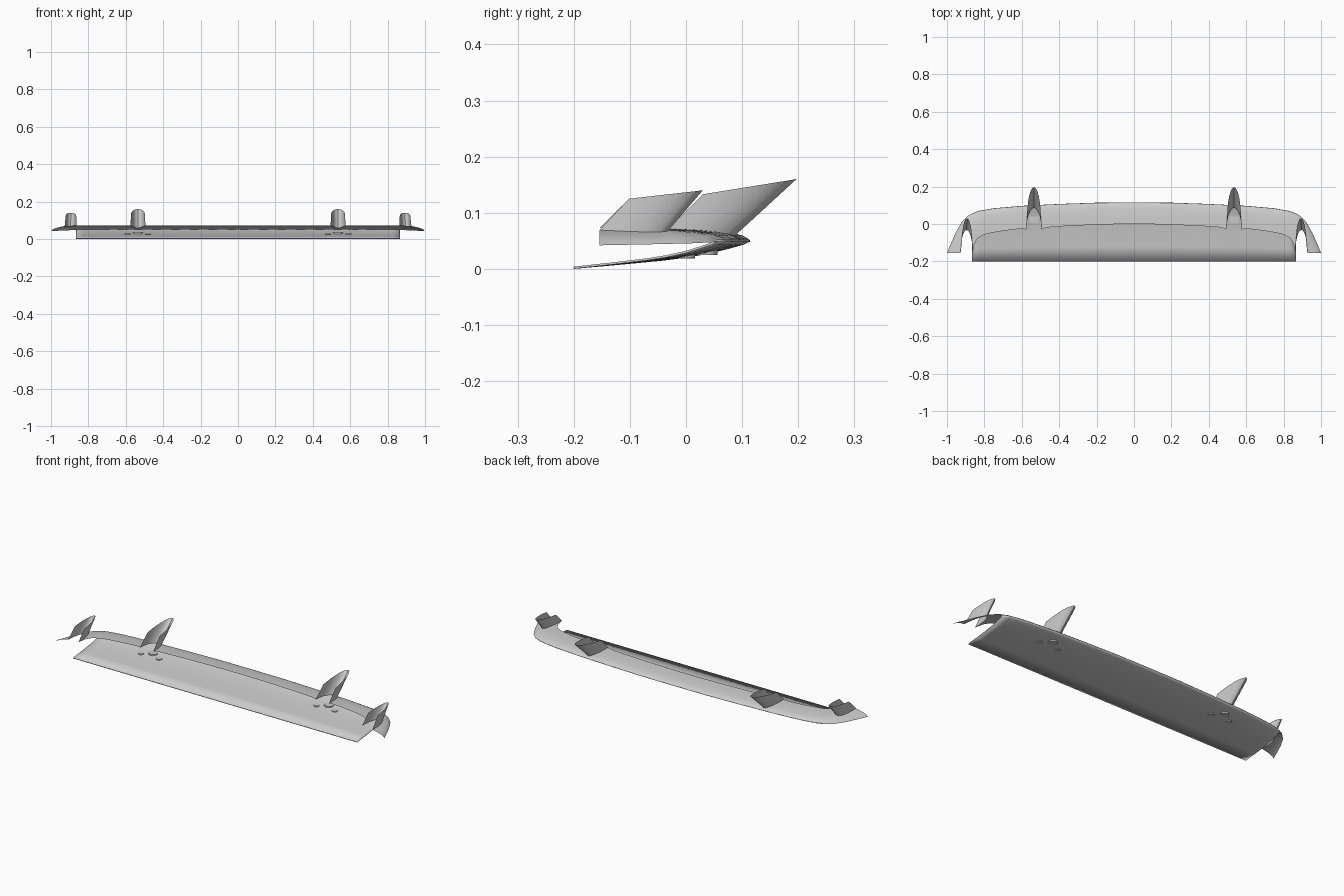
import bpy, bmesh, math
from mathutils import Vector

if "Cube" in bpy.data.objects:
    bpy.data.objects.remove(bpy.data.objects["Cube"])


def interp(pts, v):
    """Piecewise-linear lookup in a list of (key, value)."""
    if v <= pts[0][0]:
        return pts[0][1]
    for (a, p), (b, q) in zip(pts, pts[1:]):
        if v <= b:
            return p + (q - p) * (v - a) / (b - a)
    return pts[-1][1]


def sheet(name, cols, mirror=True):
    """Lofted sheet through columns of points."""
    bm = bmesh.new()
    vs = [[bm.verts.new(p) for p in c] for c in cols]
    for a, b in zip(vs, vs[1:]):
        for i in range(len(a) - 1):
            bm.faces.new((a[i], b[i], b[i + 1], a[i + 1]))
    return finish(name, bm, mirror)


def finish(name, bm, mirror=True):
    me = bpy.data.meshes.new(name)
    bm.to_mesh(me)
    bm.free()
    ob = bpy.data.objects.new(name, me)
    bpy.context.collection.objects.link(ob)
    bpy.ops.object.select_all(action='DESELECT')
    ob.select_set(True)
    bpy.context.view_layer.objects.active = ob
    bpy.ops.object.shade_smooth_by_angle(angle=math.radians(35))
    if mirror:
        m = ob.modifiers.new("mirror", 'MIRROR')
        m.merge_threshold = 0.0005
    return ob


def arch(cx, y0, half, length, n=12):
    """U-shaped plan curve, open towards the front."""
    out = []
    for i in range(n + 1):
        a = math.pi * (i / n - 0.5)
        out.append((cx + half * math.sin(a), y0 + length * math.cos(a)))
    return out


# Shared nose outline and section profiles
nose = [(0, .115), (.2, .114), (.4, .107), (.6, .097), (.75, .084), (.83, .07),
        (.88, .05), (.92, .012), (.95, -.04), (.975, -.095), (1.0, -.154)]
rise = [(0, .049), (.006, .055), (.015, .06), (.035, .065), (.07, .069), (.12, .072), (.2, .073)]
fall = [(0, .049), (.04, .043), (.12, .036), (.22, .028), (.35, .0205), (.5, .0145), (.75, .007), (1, .0)]


def at_nose(x):
    return (x, interp(nose, x))


# Upper lip: pairs of outer and inner edge points, with notches under the fins
inner_arch = arch(.535, -.03, .04, .117)
tip_arch = arch(.895, -.154, .032, .122)
pairs = [(at_nose(x), (x, y)) for x, y in
         [(0, 0), (.1, -.001), (.2, -.004), (.3, -.008), (.4, -.013), (.46, -.018), (.485, -.024)]]
pairs += [(at_nose(x), (x, y)) for x, y in inner_arch]
pairs += [(at_nose(x), (x, y)) for x, y in
          [(.585, -.027), (.61, -.026), (.68, -.034), (.75, -.045)]]
pairs += [(at_nose(.79), (.80, -.056)), (at_nose(.81), (.835, -.075)), (at_nose(.825), (.853, -.105))]
for i, p in enumerate(tip_arch):
    t = i / (len(tip_arch) - 1)
    x = interp([(0, .835), (.5, .905), (1, 1.0)], t)
    pairs.append((at_nose(x), p))

cols = []
for o, n in pairs:
    o, n = Vector(o), Vector(n)
    length = (n - o).length
    drop = .007 * max(0, (o.x - .85) / .15)
    col = []
    for f in (0, .05, .12, .28, .6, 1):
        p = o.lerp(n, f)
        col.append((p.x, p.y, interp(rise, length * f) - drop * (1 - f)))
    cols.append(col)
sheet("upper_lip", cols)


# Swept fins rising out of the notches
def fin(name, base, cx, y0, half, length, z0, z1):
    top = arch(cx, y0, half, length)
    cols = []
    for b, t in zip(base, top):
        near = min(pairs, key=lambda q: (Vector(q[1]) - Vector(b)).length)
        zb = interp(rise, (Vector(near[0]) - Vector(near[1])).length)
        k = (t[1] - y0) / length
        lo, hi = Vector((*b, zb)), Vector((*t, z0 + (z1 - z0) * k))
        cols.append([lo.lerp(hi, f) for f in (0, .5, 1)])
    sheet(name, cols)


fin("inner_fins", inner_arch, .535, .03, .037, .167, .133, .16)
fin("tip_fins", tip_arch, .893, -.102, .028, .132, .125, .14)

# Lower plate sloping down from the nose
cols = []
for x in (0, .1, .2, .3, .4, .5, .6, .68, .75, .8, .83, .865):
    y = interp(nose, x)
    cols.append([(x, y + (-.2 - y) * t, z) for t, z in fall])
plate = sheet("lower_plate", cols)
s = plate.modifiers.new("thickness", 'SOLIDIFY')
s.thickness, s.offset = .004, 1
# keep the added thickness on the upper side
if plate.data.polygons[0].normal.z < 0:
    plate.data.flip_normals()

# Fixing studs through the plate below each inner fin
bm = bmesh.new()
for x, y, r in ((.48, .0, .016), (.59, .0, .016), (.535, .03, .026)):
    t = (interp(nose, x) - y) / (interp(nose, x) + .2)
    res = bmesh.ops.create_cone(bm, cap_ends=True, segments=20, radius1=r, radius2=r, depth=.009)
    bmesh.ops.translate(bm, verts=res['verts'], vec=(x, y, interp(fall, t) + .002))
finish("fixing_studs", bm)
